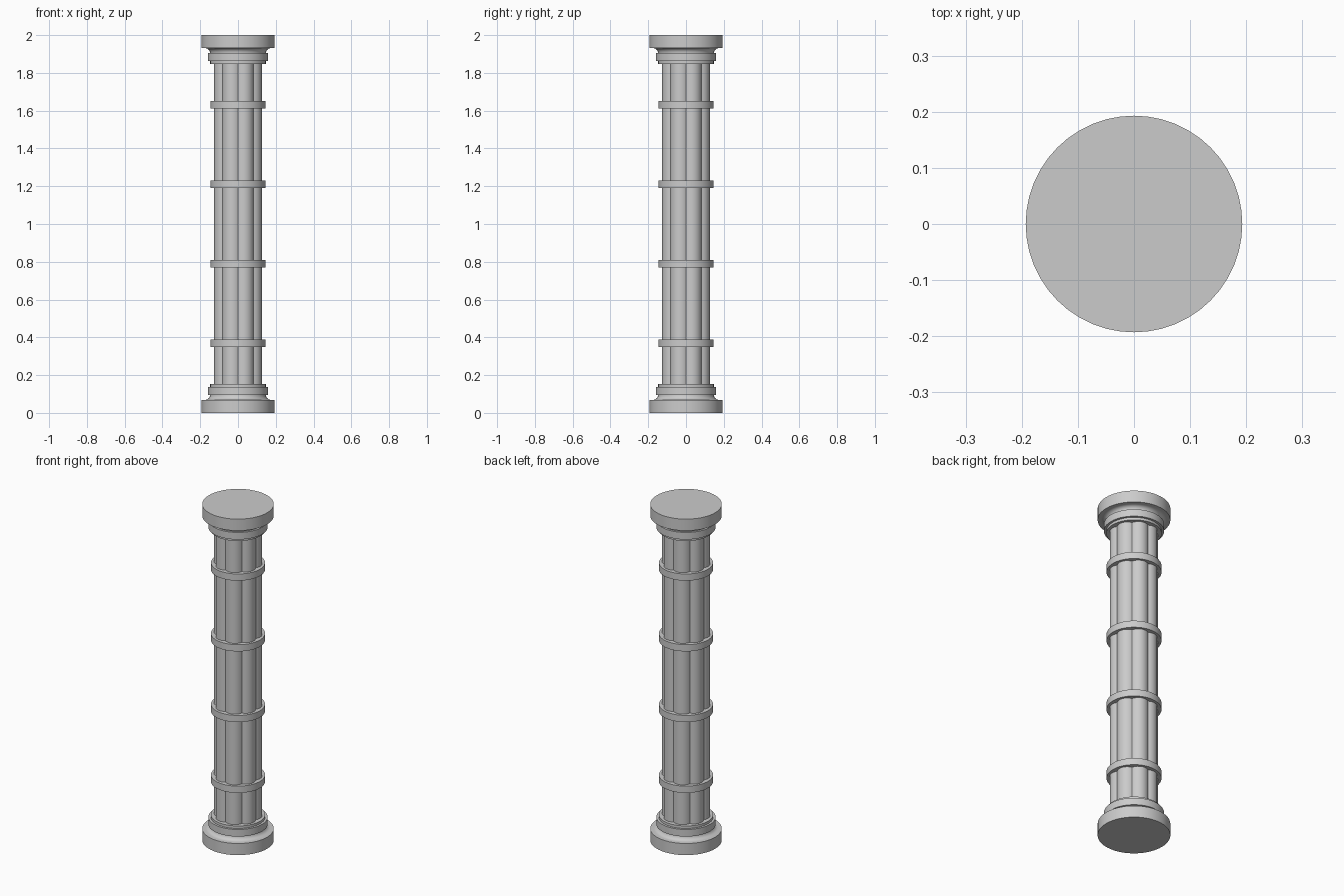
import bpy
import bmesh
import math
from math import sin, cos, pi

SIDES = 48
LOBES = 8

old = bpy.data.objects.get("Cube")
if old:
    bpy.data.objects.remove(old, do_unlink=True)

stone = bpy.data.materials.new("grey stone")
stone.use_nodes = True
colour = (0.6, 0.6, 0.6, 1)
stone.diffuse_color = colour
stone.node_tree.nodes["Principled BSDF"].inputs["Base Color"].default_value = colour


def finish(name, bm):
    bmesh.ops.recalc_face_normals(bm, faces=bm.faces)
    mesh = bpy.data.meshes.new(name)
    bm.to_mesh(mesh)
    bm.free()
    mesh.materials.append(stone)
    obj = bpy.data.objects.new(name, mesh)
    bpy.context.collection.objects.link(obj)
    bpy.ops.object.select_all(action="DESELECT")
    obj.select_set(True)
    bpy.context.view_layer.objects.active = obj
    bpy.ops.object.shade_smooth_by_angle(angle=math.radians(30))
    return obj


def loft(name, rings):
    """Skin a stack of closed rings and cap both ends."""
    bm = bmesh.new()
    loops = [[bm.verts.new(p) for p in ring] for ring in rings]
    n = len(loops[0])
    for low, high in zip(loops, loops[1:]):
        for i in range(n):
            j = (i + 1) % n
            bm.faces.new((low[i], low[j], high[j], high[i]))
    bm.faces.new(loops[0][::-1])
    bm.faces.new(loops[-1])
    return finish(name, bm)


def lathe(name, profile):
    return loft(name, [[(r * cos(2 * pi * i / SIDES), r * sin(2 * pi * i / SIDES), z)
                        for i in range(SIDES)] for r, z in profile])


# Moulded foot: slab, hollow cove, wide ring and narrow collar
cove = [(0.174 - 0.026 * sin(t), 0.095 - 0.026 * cos(t))
        for t in (k * pi / 12 for k in range(7))]
foot = [(0.193, 0), (0.193, 0.069)] + cove + [
    (0.16, 0.095), (0.16, 0.137), (0.147, 0.137), (0.147, 0.152)]
lathe("base", foot)
lathe("capital", [(r, 2 - z) for r, z in reversed(foot)])

# Shaft: a cluster of rounded lobes meeting in sharp creases
centre, radius, steps = 0.078, 0.054, 10
half = pi / LOBES
spread = half + math.asin(centre * sin(half) / radius)
outline = []
for lobe in range(LOBES):
    axis = (2 * lobe + 1) * half
    for k in range(steps):
        a = axis + spread * (2 * k / steps - 1)
        outline.append((centre * cos(axis) + radius * cos(a),
                        centre * sin(axis) + radius * sin(a)))
loft("fluted_shaft", [[(x, y, z) for x, y in outline] for z in (0.14, 1.86)])

# Four evenly spaced bands round the shaft
for i in range(4):
    z = 1 + (i - 1.5) * 0.421
    lathe(f"band_{i + 1}", [(0.146, z - 0.02), (0.146, z + 0.02)])
